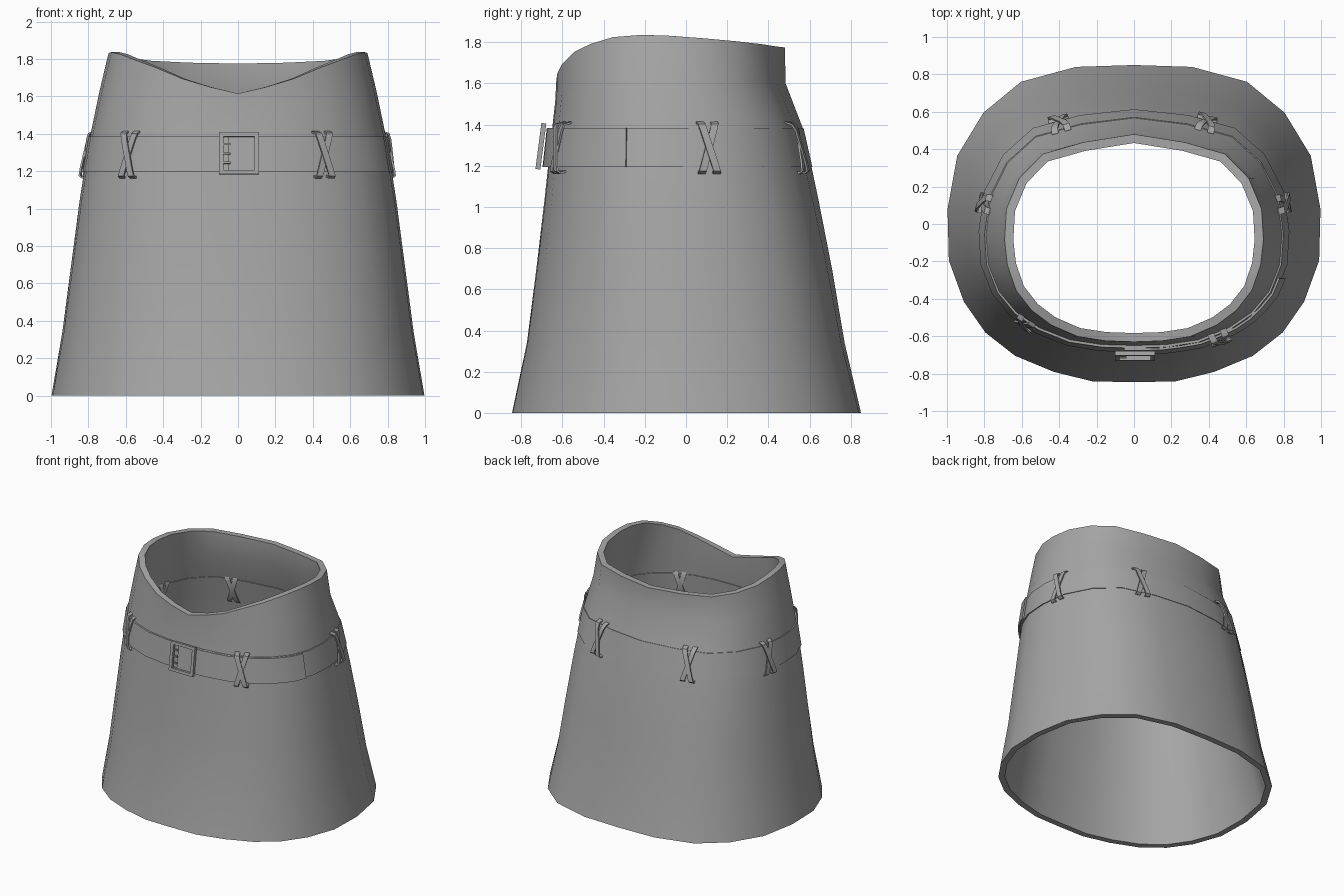
import bpy, bmesh, math
from mathutils import Vector, Matrix

if "Cube" in bpy.data.objects:
    bpy.data.objects.remove(bpy.data.objects["Cube"])

grey = bpy.data.materials.new("grey cloth")
grey.diffuse_color = (0.38, 0.38, 0.38, 1)
grey.use_nodes = True
grey.node_tree.nodes["Principled BSDF"].inputs["Base Color"].default_value = grey.diffuse_color

# Right half outlines, back centre to front centre: hem, waist rim, rim height
HEM = [(0, .85), (.31, .84), (.605, .76), (.805, .595), (.945, .365), (.997, .08), (.99, -.195),
       (.91, -.415), (.795, -.58), (.635, -.705), (.43, -.79), (.22, -.842), (0, -.845)]
RIM = [(0, .48), (.27, .437), (.485, .375), (.613, .245), (.682, .08), (.692, -.085), (.677, -.22),
       (.63, -.355), (.547, -.462), (.443, -.54), (.30, -.602), (.15, -.625), (0, -.63)]
RIM_Z = [1.775, 1.78, 1.79, 1.805, 1.82, 1.832, 1.836, 1.825, 1.793, 1.755, 1.695, 1.65, 1.615]
# Taper from hem (0) to rim (1) against height
SIDE = [(0, 0), (.34, .19), (1.06, .5), (1.27, .61), (1.5, .74), (1.83, 1)]
FRONT = [(0, 0), (.33, .33), (.886, .66), (1.27, .85), (1.56, 1), (2, 1)]
BACK = [(0, 0), (.33, .21), (.68, .37), (1.03, .555), (1.37, .75), (1.61, 1), (2, 1)]
N = 24
WALL = .047


def lookup(table, z):
    for (a, ta), (b, tb) in zip(table, table[1:]):
        if z <= b:
            return ta + (tb - ta) * (z - a) / (b - a)
    return 1.0


def corner(i, z):
    i %= N
    k, sx = (i, 1) if i <= 12 else (N - i, -1)
    (hx, hy), (rx, ry) = HEM[k], RIM[k]
    w = max(0, min(1, .5 - hy))
    ty = w * lookup(FRONT, z) + (1 - w) * lookup(BACK, z)
    tx = lookup(SIDE, z)
    if z >= RIM_Z[k] - 1e-4:
        tx = ty = 1
    return Vector((sx * (hx + (rx - hx) * tx), hy + (ry - hy) * ty, z))


def surf(u, z):
    i = math.floor(u)
    return corner(i, z).lerp(corner(i + 1, z), u - i)


def frame(u, z):
    """Point on the cloth, sideways direction and outward direction."""
    t = surf(u - .5, z) - surf(u + .5, z)
    t.z = 0
    t.normalize()
    return surf(u, z), t, Vector((t.y, -t.x, 0))


def nearest(x, y):
    return min((i * .05 for i in range(N * 20)),
               key=lambda u: (surf(u, 1.3).xy - Vector((x, y))).length)


def finish(name, bm, angle=38):
    bmesh.ops.recalc_face_normals(bm, faces=bm.faces)
    me = bpy.data.meshes.new(name)
    bm.to_mesh(me)
    bm.free()
    me.materials.append(grey)
    ob = bpy.data.objects.new(name, me)
    bpy.context.collection.objects.link(ob)
    bpy.ops.object.select_all(action='DESELECT')
    ob.select_set(True)
    bpy.context.view_layer.objects.active = ob
    bpy.ops.object.shade_smooth_by_angle(angle=math.radians(angle))
    return ob


def sweep(bm, sections, closed=False):
    """Join a row of cross-sections into a strip."""
    rows = [[bm.verts.new(p) for p in s] for s in sections]
    pairs = list(zip(rows, rows[1:])) + ([(rows[-1], rows[0])] if closed else [])
    count = len(rows[0])
    for a, b in pairs:
        for j in range(count):
            k = (j + 1) % count
            bm.faces.new((a[j], a[k], b[k], b[j]))
    if not closed:
        bm.faces.new(rows[0])
        bm.faces.new(rows[-1])


def box(bm, centre, size):
    bmesh.ops.create_cube(bm, size=1, matrix=Matrix.Translation(centre) @ Matrix.Diagonal((*size, 1)))


# Skirt: flared double wall with a dipped waist
bm = bmesh.new()
columns = []
for i in range(N):
    top = RIM_Z[min(i, N - i)]
    heights = [0, .34, .7, 1.04, 1.2, 1.385, 1.385 + .55 * (top - 1.385), top]
    outer = [corner(i, z) for z in heights]
    inner = []
    for p, z in zip(outer, heights):
        a, b = corner(i - 1, z), corner(i + 1, z)
        if z == top:
            a, b = (corner(i + s, RIM_Z[min((i + s) % N, N - (i + s) % N)]) for s in (-1, 1))
        n = Vector((-(b.y - a.y), b.x - a.x, 0)).normalized()
        inner.append(p - n * WALL)
    columns.append(outer + inner[::-1])
sweep(bm, columns, closed=True)
finish("skirt", bm, 40)


def band(us, outer, inner):
    sections = []
    for u in us:
        s = []
        for z, d in ((1.195, inner), (1.195, outer), (1.385, outer), (1.385, inner)):
            p, _, n = frame(u, z)
            s.append(p + n * (d(u) if callable(d) else d))
        sections.append(s)
    return sections


# Belt: closer to the cloth at the back than at the front, just showing inside
bm = bmesh.new()
sweep(bm, band(range(N), lambda u: .009 - .005 * math.cos(u * math.tau / N), -WALL - .006), closed=True)
finish("belt", bm)

# Loose belt end, from the buckle round to the right side
bm = bmesh.new()
end = nearest(.775, -.285)
sweep(bm, band([end + (12.3 - end) * k / 10 for k in range(11)], .028, .016))
finish("belt_end", bm)

# Crossed belt loops, closed round the belt
PATH = [(1.375, -.058), (1.395, -.045), (1.41, .0), (1.40, .02), (1.37, .025), (1.29, .025),
        (1.21, .025), (1.175, .022), (1.165, .006), (1.185, -.045), (1.205, -.058)]
loops = [(-.40, .53, 0), (.39, .53, 0), (-.81, .105, 0), (.81, .105, 0), (.45, -.59, .016), (-.58, -.52, -.005)]
for number, (x, y, extra) in enumerate(loops, 1):
    bm = bmesh.new()
    u = nearest(x, y)
    p0, t, n = frame(u, 1.29)
    for side, lift in ((1, 0), (-1, .008)):
        path = []
        for z, d in PATH:
            p = surf(u, z)
            p -= t * (p - p0).dot(t)
            path.append(p + n * (d + (extra + lift) * (d > 0)) + t * side * .036 * (z - 1.29) / .12)
        sections = []
        for k in range(len(path)):
            p = path[k]
            along = (path[(k + 1) % len(path)] - path[k - 1]).normalized()
            thick = along.cross(t).normalized() * .005
            wide = t * .018
            sections.append([p - wide - thick, p + wide - thick, p + wide + thick, p - wide + thick])
        sweep(bm, sections, closed=True)
    finish(f"crossed_loop_{number}", bm)

# Buckle: square frame and three small prongs
bm = bmesh.new()
for sx in (-1, 1):
    box(bm, (sx * .094, 0, 0), (.024, .024, .225))
    box(bm, (0, 0, sx * .1015), (.166, .024, .022))
for z in (-.05, 0, .05):
    box(bm, (-.066, 0, z), (.04, .016, .01))
bmesh.ops.transform(bm, matrix=Matrix.Translation((.005, -.705, 1.295)) @ Matrix.Rotation(-.13, 4, 'X'),
                    verts=bm.verts)
finish("buckle", bm)
